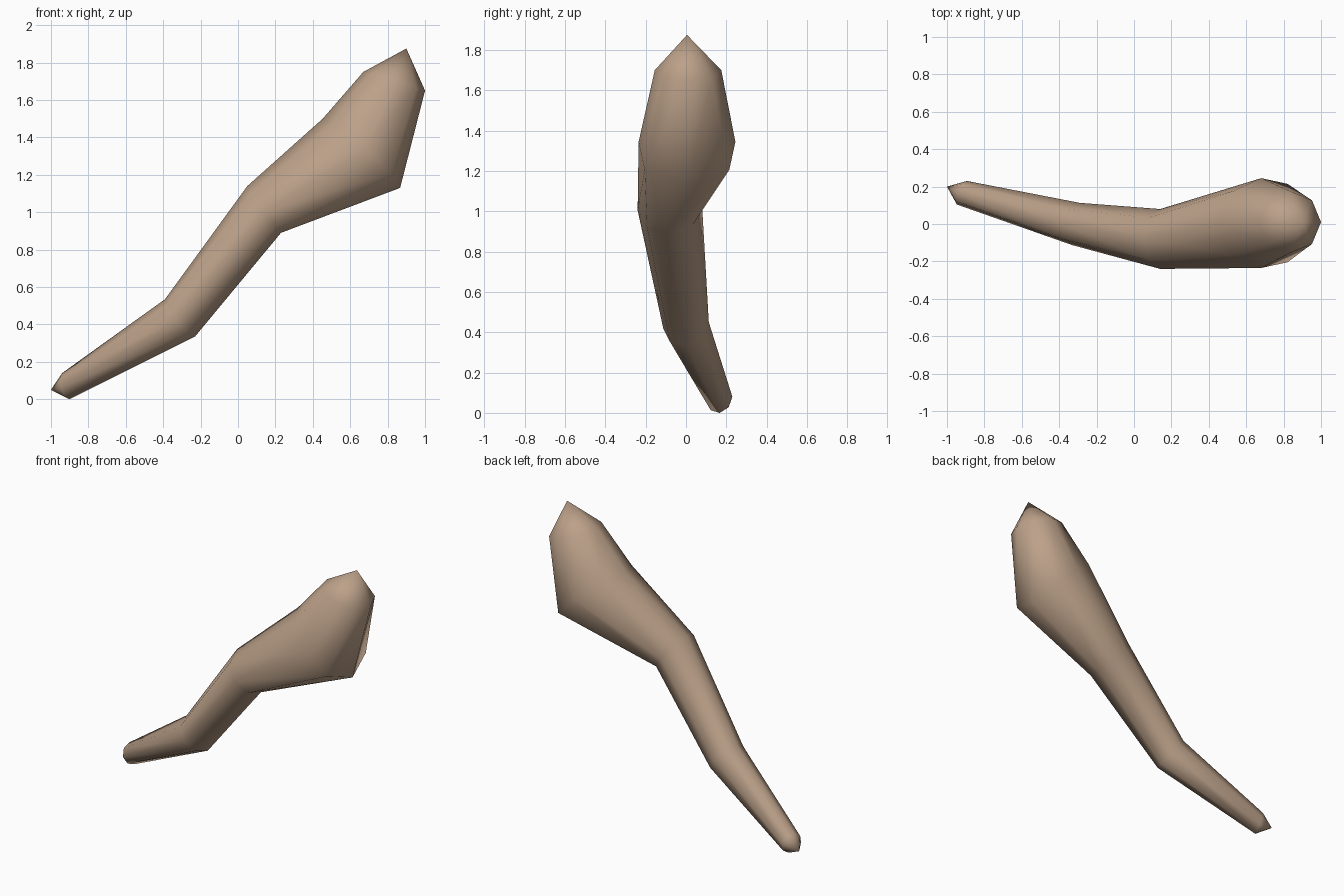
import bpy, bmesh, math
from mathutils import Vector

cube = bpy.data.objects.get("Cube")
if cube:
    bpy.data.objects.remove(cube, do_unlink=True)

# Wood colour
WOOD = (0.50, 0.355, 0.25, 1.0)
wood = bpy.data.materials.new("light brown wood")
wood.use_nodes = True
wood.diffuse_color = WOOD
bsdf = wood.node_tree.nodes["Principled BSDF"]
bsdf.inputs["Base Color"].default_value = WOOD
bsdf.inputs["Roughness"].default_value = 0.8

SIDES = 8
# Cross-sections from grip to head: centre, downward radius, sideways radius
SECTIONS = [
    ((-0.92, 0.167, 0.07), (0.02, 0, -0.07), (0.027, 0.063, 0.01)),
    ((-0.31, 0, 0.435), (0.08, 0, -0.10), (0.02, 0.113, 0.015)),
    ((0.14, -0.08, 1.015), (0.09, 0, -0.125), (0, 0.16, 0.01)),
    ((0.66, 0.005, 1.315), (0.207, 0, -0.185), (0, 0.24, 0)),
    ((0.835, 0.01, 1.70), (0.165, 0, -0.05), (0, 0.165, 0)),
]
GRIP_TIP = (-1, 0.2, 0.05)
HEAD_TIP = (0.9, 0.005, 1.875)
SWELL = 3  # the widest section of the head


def ring(bm, index):
    centre, down, side = map(Vector, SECTIONS[index])
    verts = []
    for i in range(SIDES):
        a = 2 * math.pi * i / SIDES
        c, s = math.cos(a), math.sin(a)
        p = centre + down * c + side * s
        if index == SWELL:
            # fuller lower flanks, dished a little towards the head
            p += Vector((0.02, 0, 0.03)) * abs(s)
            if 0.1 < c < 0.9:
                p.y += 0.04 * math.copysign(1, s)
        verts.append(bm.verts.new(p))
    return verts


def cap(bm, verts, tip):
    apex = bm.verts.new(tip)
    for i in range(SIDES):
        bm.faces.new((verts[i], verts[(i + 1) % SIDES], apex))


# Crooked club: bridged sections closed by a point at each end
bm = bmesh.new()
rings = [ring(bm, i) for i in range(len(SECTIONS))]
for low, high in zip(rings, rings[1:]):
    for i in range(SIDES):
        j = (i + 1) % SIDES
        bm.faces.new((low[i], low[j], high[j], high[i]))
cap(bm, rings[0], GRIP_TIP)
cap(bm, rings[-1], HEAD_TIP)
bmesh.ops.recalc_face_normals(bm, faces=bm.faces)
for face in bm.faces:
    face.smooth = True

mesh = bpy.data.meshes.new("wooden_club")
bm.to_mesh(mesh)
bm.free()
mesh.materials.append(wood)
club = bpy.data.objects.new("wooden_club", mesh)
bpy.context.collection.objects.link(club)
